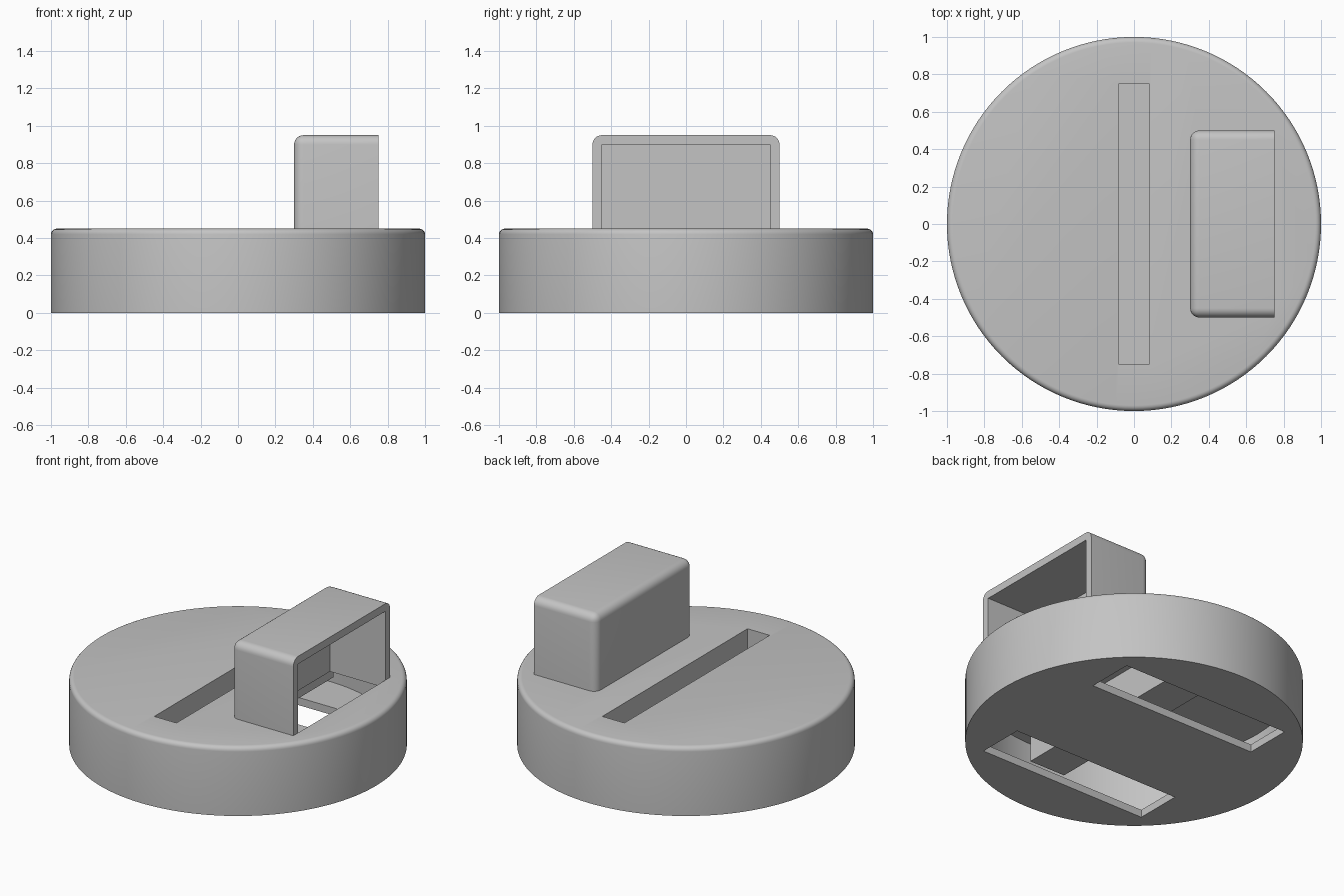
import bpy, bmesh, math
from mathutils import Vector

cube = bpy.data.objects.get("Cube")
if cube:
    bpy.data.objects.remove(cube, do_unlink=True)

WALL = 0.05      # shell thickness
TOP = 0.45       # height of the base
SLOT = (0.08, 0.75)

grey = bpy.data.materials.new("plain_grey")
grey.use_nodes = True
colour = (0.55, 0.55, 0.55, 1)
grey.diffuse_color = colour
grey.node_tree.nodes["Principled BSDF"].inputs["Base Color"].default_value = colour


def finish(name, bm):
    bmesh.ops.recalc_face_normals(bm, faces=bm.faces)
    mesh = bpy.data.meshes.new(name)
    bm.to_mesh(mesh)
    bm.free()
    mesh.materials.append(grey)
    obj = bpy.data.objects.new(name, mesh)
    bpy.context.collection.objects.link(obj)
    return obj


def box_mesh(low, high):
    bm = bmesh.new()
    bmesh.ops.create_cube(bm, size=1)
    low, high = Vector(low), Vector(high)
    for v in bm.verts:
        v.co = (low + high) / 2 + v.co * (high - low)
    return bm


def box(name, low, high):
    return finish(name, box_mesh(low, high))


def disc(name, radius, bottom, top, rounding=0):
    bm = bmesh.new()
    bmesh.ops.create_cone(bm, cap_ends=True, segments=128, radius1=radius,
                          radius2=radius, depth=top - bottom)
    bmesh.ops.translate(bm, verts=bm.verts, vec=(0, 0, (top + bottom) / 2))
    if rounding:
        rim = [e for e in bm.edges if all(v.co.z > top - 0.001 for v in e.verts)]
        bmesh.ops.bevel(bm, geom=rim, offset=rounding, segments=5,
                        profile=0.5, affect='EDGES')
    return finish(name, bm)


def combine(target, other, operation):
    mod = target.modifiers.new("combine", 'BOOLEAN')
    mod.operation = operation
    mod.solver = 'EXACT'
    mod.object = other
    bpy.context.view_layer.objects.active = target
    bpy.ops.object.modifier_apply(modifier=mod.name)
    bpy.data.objects.remove(other, do_unlink=True)


def smooth(obj):
    bpy.ops.object.select_all(action='DESELECT')
    obj.select_set(True)
    bpy.context.view_layer.objects.active = obj
    bpy.ops.object.shade_smooth_by_angle(angle=math.radians(30))


# Hollow round base with a softened upper rim
base = disc("base", 1, 0, TOP, rounding=0.03)
combine(base, disc("cavity", 1 - WALL, WALL, TOP - WALL), 'DIFFERENCE')

# Two long openings in the underside
for side in (-1, 1):
    y1, y2 = sorted((side * 0.35, side * 0.66))
    combine(base, box("opening", (-0.61, y1, -0.1), (0.61, y2, 0.1)), 'DIFFERENCE')

# Closed pocket hanging below the top, with its slot
px, py = SLOT[0] + WALL, SLOT[1] + WALL
combine(base, box("pocket", (-px, -py, 0.17), (px, py, TOP - 0.02)), 'UNION')
combine(base, box("slot", (-SLOT[0], -SLOT[1], 0.22), (SLOT[0], SLOT[1], 0.6)), 'DIFFERENCE')

# Hole from the hood down into the base
combine(base, box("hood_hole", (0.35, -0.45, 0.3), (0.75, 0.45, 0.6)), 'DIFFERENCE')
smooth(base)

# Rounded hood, open on one side and below
bm = box_mesh((0.30, -0.5, TOP - 0.01), (0.75, 0.5, 0.95))
rounded = [e for e in bm.edges
           if not all(v.co.x > 0.74 for v in e.verts)
           and not all(v.co.z < TOP for v in e.verts)]
bmesh.ops.bevel(bm, geom=rounded, offset=0.05, segments=6, profile=0.5, affect='EDGES')
hood = finish("hood", bm)
combine(hood, box("hood_space", (0.35, -0.45, 0.3), (0.9, 0.45, 0.9)), 'DIFFERENCE')
smooth(hood)
